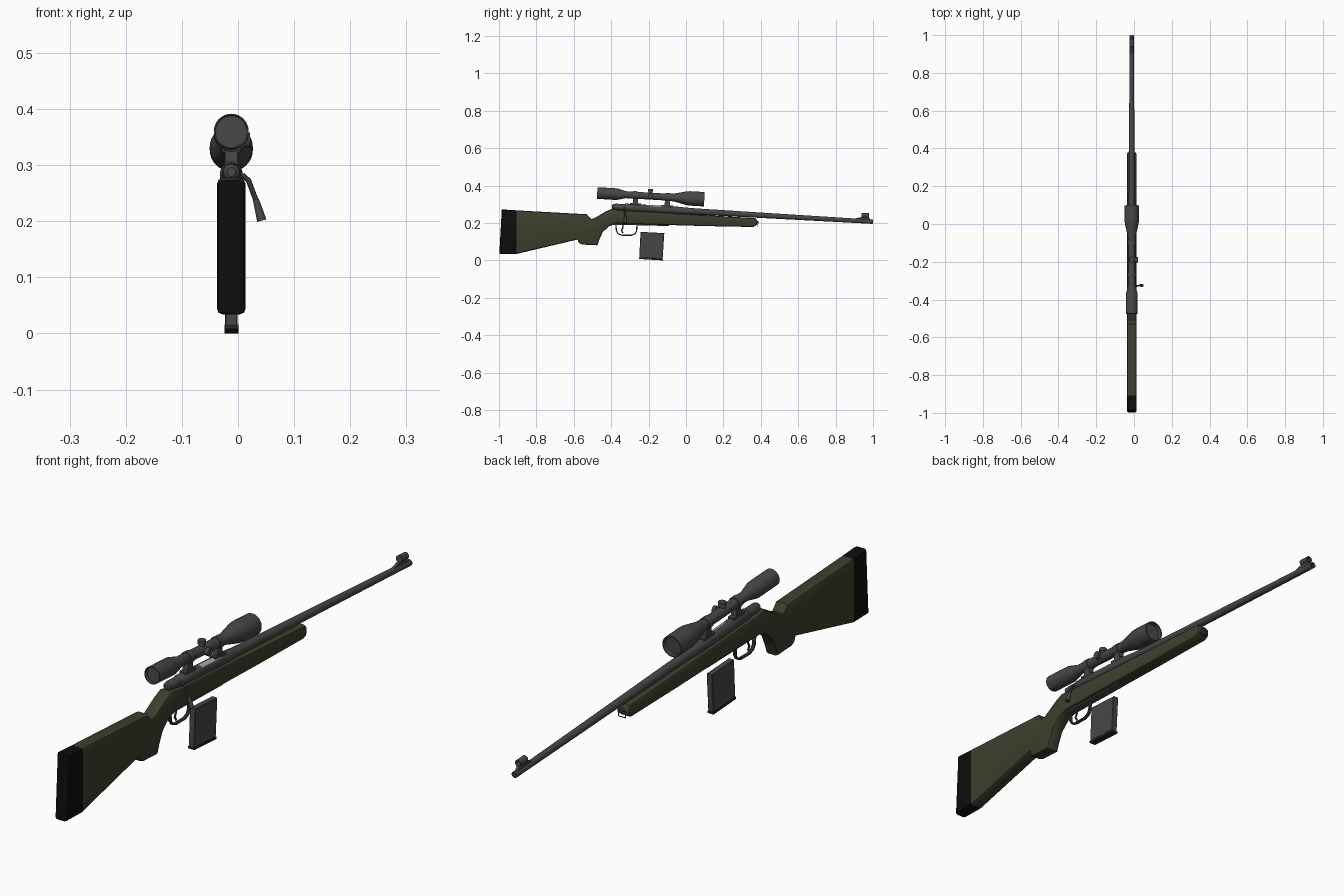
import bpy, bmesh, math
from mathutils import Vector

if "Cube" in bpy.data.objects:
    bpy.data.objects.remove(bpy.data.objects["Cube"])

X0 = -0.012          # centre plane of the rifle
SLOPE = 0.058        # slight downward tilt of bore and scope


def bore(y):
    return 0.265 - SLOPE * y


def sight(y):
    return 0.333 - SLOPE * y


def material(name, c):
    m = bpy.data.materials.new(name)
    m.diffuse_color = (*c, 1)
    m.use_nodes = True
    m.node_tree.nodes["Principled BSDF"].inputs["Base Color"].default_value = m.diffuse_color
    return m


METAL = material("gunmetal", (0.062, 0.062, 0.063))
OLIVE = material("olive stock", (0.048, 0.049, 0.026))
BLACK = material("black rubber", (0.004, 0.004, 0.004))
STEEL = material("bright steel", (0.42, 0.42, 0.44))
DARK = material("dark metal", (0.02, 0.02, 0.021))


def finish(name, bm, mats, smooth=True):
    bmesh.ops.recalc_face_normals(bm, faces=bm.faces)
    me = bpy.data.meshes.new(name)
    bm.to_mesh(me)
    bm.free()
    ob = bpy.data.objects.new(name, me)
    bpy.context.collection.objects.link(ob)
    for m in mats:
        me.materials.append(m)
    if smooth:
        bpy.ops.object.select_all(action='DESELECT')
        ob.select_set(True)
        bpy.context.view_layer.objects.active = ob
        bpy.ops.object.shade_smooth_by_angle(angle=math.radians(35))
    return ob


def lathe(name, profile, axis, rule=None, mats=(METAL,), n=24):
    """Turn (y, radius) pairs around the tilted line axis(y)."""
    bm = bmesh.new()
    rings = []
    for y, r in profile:
        ring = []
        for i in range(n):
            a = 2 * math.pi * i / n
            ring.append(bm.verts.new((X0 + r * math.cos(a),
                                      y + SLOPE * r * math.sin(a),
                                      axis(y) + r * math.sin(a))))
        rings.append(ring)
    for a, b in zip(rings, rings[1:]):
        for i in range(n):
            j = (i + 1) % n
            bm.faces.new((a[i], a[j], b[j], b[i]))
    bm.faces.new(rings[0])
    bm.faces.new(rings[-1])
    if rule:
        for f in bm.faces:
            f.material_index = rule(f.calc_center_median())
    return finish(name, bm, mats)


def slab(name, outline, width, mats, bevel=0.0, segs=2, cut=None):
    """Extrude a (y, z) side outline across x, rounding the long edges."""
    bm = bmesh.new()
    left = [bm.verts.new((X0 - width / 2, y, z)) for y, z in outline]
    right = [bm.verts.new((X0 + width / 2, y, z)) for y, z in outline]
    bm.faces.new(left)
    bm.faces.new(right[::-1])
    n = len(outline)
    for i in range(n):
        j = (i + 1) % n
        bm.faces.new((left[i], right[i], right[j], left[j]))
    bmesh.ops.recalc_face_normals(bm, faces=bm.faces)
    if bevel:
        rim = [e for e in bm.edges
               if abs(e.verts[0].co.x - e.verts[1].co.x) < 1e-6]
        bmesh.ops.bevel(bm, geom=rim, offset=bevel, segments=segs,
                        profile=0.5, affect='EDGES', clamp_overlap=True)
    if cut is not None:
        bmesh.ops.bisect_plane(bm, geom=bm.verts[:] + bm.edges[:] + bm.faces[:],
                               plane_co=(0, cut, 0), plane_no=(0, 1, 0))
        for f in bm.faces:
            f.material_index = int(f.calc_center_median().y < cut)
    return finish(name, bm, mats)


def rod(name, a, b, r, r2=None, mat=METAL, n=20):
    """Cylinder or cone between two points."""
    a, b = Vector(a), Vector(b)
    bm = bmesh.new()
    bmesh.ops.create_cone(bm, cap_ends=True, segments=n, radius1=r,
                          radius2=r if r2 is None else r2, depth=(b - a).length)
    q = (b - a).to_track_quat('Z', 'Y')
    for v in bm.verts:
        v.co = q @ v.co + (a + b) / 2
    return finish(name, bm, [mat])


def tube(name, pts, r, mat=METAL):
    """Bent round wire through points."""
    cu = bpy.data.curves.new(name, 'CURVE')
    cu.dimensions = '3D'
    cu.bevel_depth = r
    cu.bevel_resolution = 2
    cu.use_fill_caps = True
    sp = cu.splines.new('POLY')
    sp.points.add(len(pts) - 1)
    for p, co in zip(sp.points, pts):
        p.co = (*co, 1)
    cu.materials.append(mat)
    ob = bpy.data.objects.new(name, cu)
    bpy.context.collection.objects.link(ob)
    bpy.ops.object.select_all(action='DESELECT')
    ob.select_set(True)
    bpy.context.view_layer.objects.active = ob
    bpy.ops.object.convert(target='MESH')
    bpy.ops.object.shade_smooth_by_angle(angle=math.radians(40))


# Stock with rubber butt pad
slab("stock", [(-0.998, 0.036), (-0.985, 0.273), (-0.907, 0.268), (-0.53, 0.247),
               (-0.508, 0.222), (-0.49, 0.226), (-0.43, 0.262), (-0.395, 0.277),
               (-0.36, 0.270), (-0.2, 0.261), (0.372, 0.226), (0.38, 0.215),
               (0.38, 0.192), (0.362, 0.179), (0.1, 0.184), (-0.25, 0.194),
               (-0.37, 0.197), (-0.41, 0.184), (-0.445, 0.152), (-0.462, 0.115),
               (-0.474, 0.081), (-0.555, 0.085), (-0.572, 0.093), (-0.58, 0.112),
               (-0.91, 0.034)],
     0.051, [OLIVE, BLACK], bevel=0.010, segs=2, cut=-0.907)

# Barrel with muzzle bore
lathe("barrel", [(-0.06, 0.019), (0.06, 0.0165), (0.38, 0.0145), (0.96, 0.0115),
                 (0.999, 0.0115), (0.999, 0.006), (0.97, 0.006)], bore)

# Receiver with bright ejection port on the upper right
def port(c):
    ang = math.degrees(math.atan2(c.z - bore(c.y), c.x - X0))
    return int(-0.21 < c.y < -0.10 and 38 < ang < 88)

lathe("receiver", [(-0.33, 0.017), (-0.325, 0.0205), (-0.21, 0.0205), (-0.10, 0.0205),
                   (-0.05, 0.0205), (0.0, 0.0175)], bore, port, (METAL, STEEL))
lathe("bolt_shroud", [(-0.395, 0.008), (-0.39, 0.014), (-0.375, 0.017),
                      (-0.32, 0.0175)], bore)

# Bolt handle
tube("bolt_handle", [(X0, -0.328, 0.280), (0.010, -0.328, 0.281),
                     (0.019, -0.327, 0.272), (0.034, -0.325, 0.232)], 0.0048)
rod("bolt_knob", (0.032, -0.325, 0.238), (0.0425, -0.325, 0.201), 0.0055, 0.0085)

# Telescopic sight with recessed lenses
lathe("scope", [(-0.462, 0.028), (-0.475, 0.0285), (-0.475, 0.031), (-0.37, 0.031),
                (-0.32, 0.0185), (-0.09, 0.0185), (-0.06, 0.022), (0.0, 0.036),
                (0.02, 0.0385), (0.098, 0.0385), (0.098, 0.034), (0.084, 0.033)],
      sight, n=32)

# Scope adjustment turrets
zt = sight(-0.19)
rod("turret_base", (X0, -0.19, zt), (X0, -0.19, zt + 0.026), 0.011)
rod("turret_top", (X0, -0.19, zt + 0.024), (X0, -0.19, zt + 0.037), 0.014)
rod("turret_side_base", (X0, -0.19, zt), (X0 + 0.026, -0.19, zt), 0.011)
rod("turret_side", (X0 + 0.021, -0.19, zt), (X0 + 0.033, -0.19, zt), 0.014)

# Scope rings and mounts
for label, y in (("rear", -0.27), ("front", -0.10)):
    lathe(label + "_scope_ring", [(y - 0.012, 0.0215), (y + 0.012, 0.0215)], sight)
    slab(label + "_scope_mount", [(y - 0.012, sight(y) - 0.012), (y + 0.012, sight(y) - 0.012),
                                  (y + 0.016, bore(y) + 0.012), (y - 0.016, bore(y) + 0.012)],
         0.022, [METAL])
    slab(label + "_mount_base", [(y - 0.03, bore(y - 0.03) + 0.025), (y + 0.03, bore(y + 0.03) + 0.025),
                                 (y + 0.03, bore(y + 0.03) + 0.01), (y - 0.03, bore(y - 0.03) + 0.01)],
         0.024, [METAL])

# Hooded front sight on its ramp
slab("front_sight_ramp", [(0.895, bore(0.895) + 0.008), (0.935, bore(0.935) + 0.021),
                          (0.978, bore(0.978) + 0.021), (0.99, bore(0.99) + 0.008)], 0.011, [METAL])
lathe("front_sight_hood", [(0.938, 0.009), (0.938, 0.0125), (0.978, 0.0125), (0.978, 0.009),
                           (0.962, 0.009)], lambda y: bore(y) + 0.032)

# Trigger guard, floor plate and trigger
guard = [(-0.375, 0.194), (-0.372, 0.158), (-0.362, 0.142), (-0.342, 0.135),
         (-0.29, 0.135), (-0.272, 0.143), (-0.264, 0.158), (-0.262, 0.194)]
for s in (-0.004, 0, 0.004):
    tube("trigger_guard", [(X0 + s, y, z) for y, z in guard], 0.0032)
slab("floor_plate", [(-0.385, 0.198), (-0.385, 0.191), (-0.25, 0.188), (-0.09, 0.184),
                     (-0.09, 0.195)], 0.028, [METAL])
tube("trigger", [(X0, -0.335, 0.2), (X0, -0.338, 0.175), (X0, -0.345, 0.16),
                 (X0, -0.337, 0.147)], 0.0038)

# Detached magazine with a dark base plate
slab("magazine", [(-0.243, 0.153), (-0.116, 0.146), (-0.125, 0.008), (-0.25, 0.015)],
     0.023, [METAL], bevel=0.002, segs=1)
slab("magazine_base", [(-0.251, 0.016), (-0.123, 0.008), (-0.123, 0.0), (-0.251, 0.008)],
     0.025, [DARK])

# Sling loop at the fore-end tip
rod("sling_stud", (X0, 0.37, 0.206), (X0, 0.388, 0.206), 0.006)
tube("sling_loop", [(X0 - 0.014, 0.385, 0.206), (X0 - 0.014, 0.383, 0.182),
                    (X0 + 0.014, 0.383, 0.182), (X0 + 0.014, 0.385, 0.206),
                    (X0 - 0.014, 0.385, 0.206)], 0.002)
